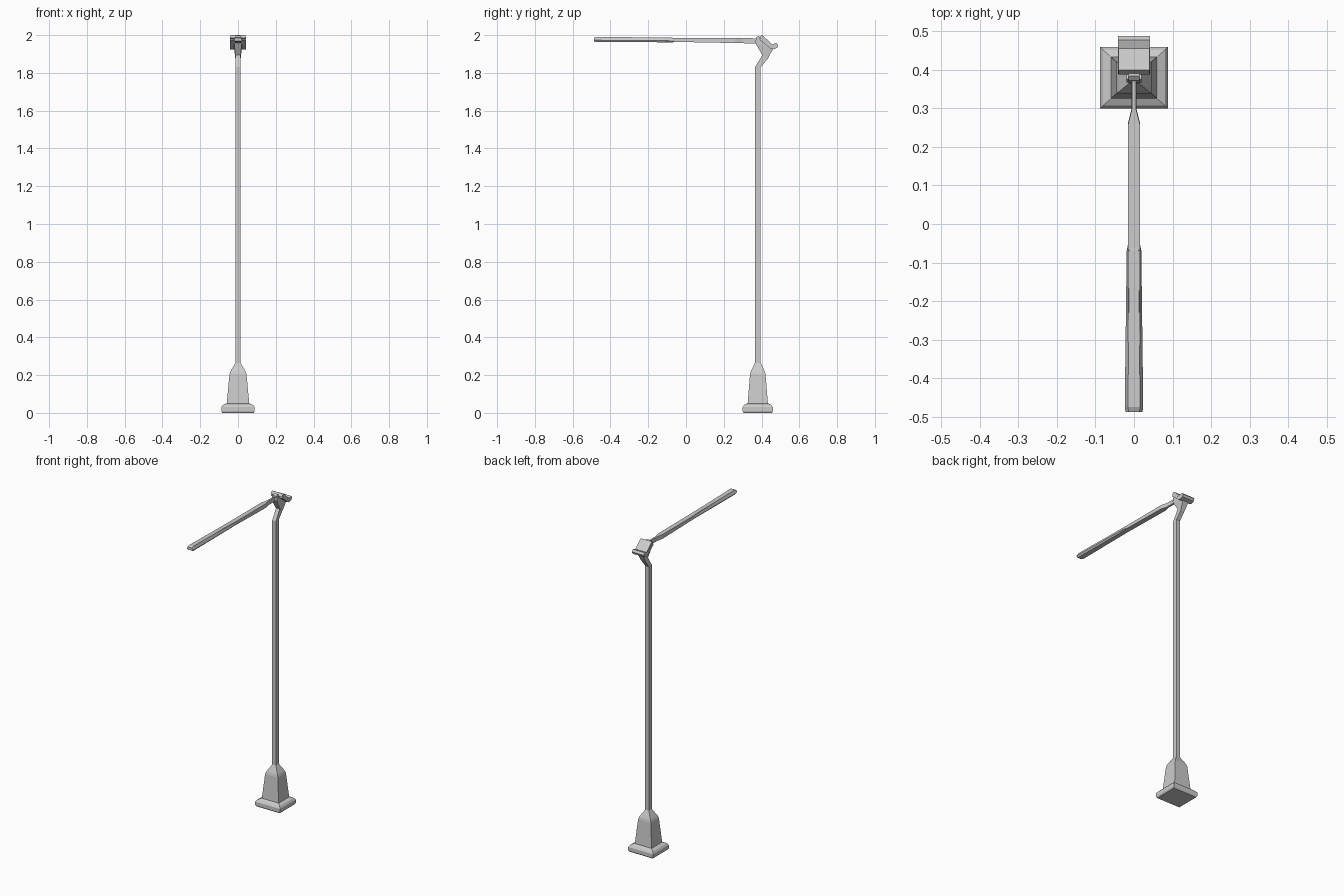
import bpy, bmesh


def finish(name, bm):
    bmesh.ops.recalc_face_normals(bm, faces=bm.faces[:])
    me = bpy.data.meshes.new(name)
    bm.to_mesh(me)
    bm.free()
    ob = bpy.data.objects.new(name, me)
    bpy.context.collection.objects.link(ob)
    return ob


def loft(name, rings):
    """Skin a list of vertex rings and cap both ends."""
    bm = bmesh.new()
    loops = [[bm.verts.new(p) for p in r] for r in rings]
    for a, b in zip(loops, loops[1:]):
        n = len(a)
        for i in range(n):
            bm.faces.new((a[i], a[(i + 1) % n], b[(i + 1) % n], b[i]))
    bm.faces.new(loops[0])
    bm.faces.new(loops[-1])
    return finish(name, bm)


def flat_ring(z, hx, hy, cy=0.38):
    return [(-hx, cy - hy, z), (hx, cy - hy, z), (hx, cy + hy, z), (-hx, cy + hy, z)]


def slice_ring(y, z0, z1, low, high):
    return [(-low, y, z0), (low, y, z0), (high, y, z1), (-high, y, z1)]


def side_profile(name, pts, hx):
    return loft(name, [[(x, y, z) for y, z in pts] for x in (-hx, hx)])


# Rounded plinth
loft("base_plinth", [flat_ring(*r) for r in (
    (0, 0.083, 0.075), (0.008, 0.088, 0.08), (0.03, 0.088, 0.08),
    (0.042, 0.08, 0.072), (0.05, 0.062, 0.056))])

# Tapered pedestal
loft("base_pedestal", [flat_ring(*r) for r in (
    (0.045, 0.06, 0.054), (0.205, 0.045, 0.041),
    (0.22, 0.04, 0.037), (0.265, 0.013, 0.015))])

# Square pole with a bent neck
loft("pole", [flat_ring(0.26, 0.013, 0.015), flat_ring(1.83, 0.013, 0.015),
              [(-0.013, 0.405, 1.895), (0.013, 0.405, 1.895),
               (0.013, 0.433, 1.875), (-0.013, 0.433, 1.875)]])

# Flared yoke opening towards the arm and the rear cap
yoke = [[(0.403, 1.895), (0.433, 1.875)],
        [(0.368, 1.957), (0.460, 1.925)],
        [(0.376, 1.987), (0.470, 1.945)]]
loft("yoke", [[(-h, *a), (h, *a), (h, *b), (-h, *b)]
              for (a, b), h in zip(yoke, (0.014, 0.020, 0.020))])

# Slanted cap with a raised pad and a rounded rear lip
side_profile("cap_plate", [(0.390, 1.975), (0.400, 1.990), (0.445, 1.948),
                           (0.478, 1.958), (0.488, 1.946), (0.482, 1.932),
                           (0.462, 1.925), (0.448, 1.928)], 0.042)
side_profile("cap_pad", [(0.388, 1.985), (0.400, 2.0), (0.406, 1.998),
                         (0.456, 1.952), (0.444, 1.940)], 0.040)
side_profile("hinge_lug", [(0.366, 1.960), (0.372, 1.988), (0.384, 1.997),
                           (0.398, 1.980), (0.398, 1.955)], 0.014)

# Long arm, narrow at the hinge
loft("arm", [slice_ring(*r) for r in (
    (-0.47, 1.970, 1.989, 0.016, 0.015), (-0.05, 1.964, 1.985, 0.016, 0.015),
    (0.26, 1.958, 1.984, 0.016, 0.015), (0.30, 1.957, 1.984, 0.006, 0.005),
    (0.385, 1.956, 1.983, 0.006, 0.005))])

# Wider lamp housing around the outer half
loft("lamp_housing", [
    [(-w * s, y, z) for s, z in ((-0.7, b), (0.7, b), (1, m), (0.65, t), (-0.65, t), (-1, m))]
    for y, w, b, m, t in ((-0.488, 0.022, 1.968, 1.975, 1.985),
                          (-0.475, 0.024, 1.963, 1.973, 1.991),
                          (-0.07, 0.019, 1.962, 1.970, 1.986),
                          (-0.05, 0.015, 1.965, 1.970, 1.984))])
